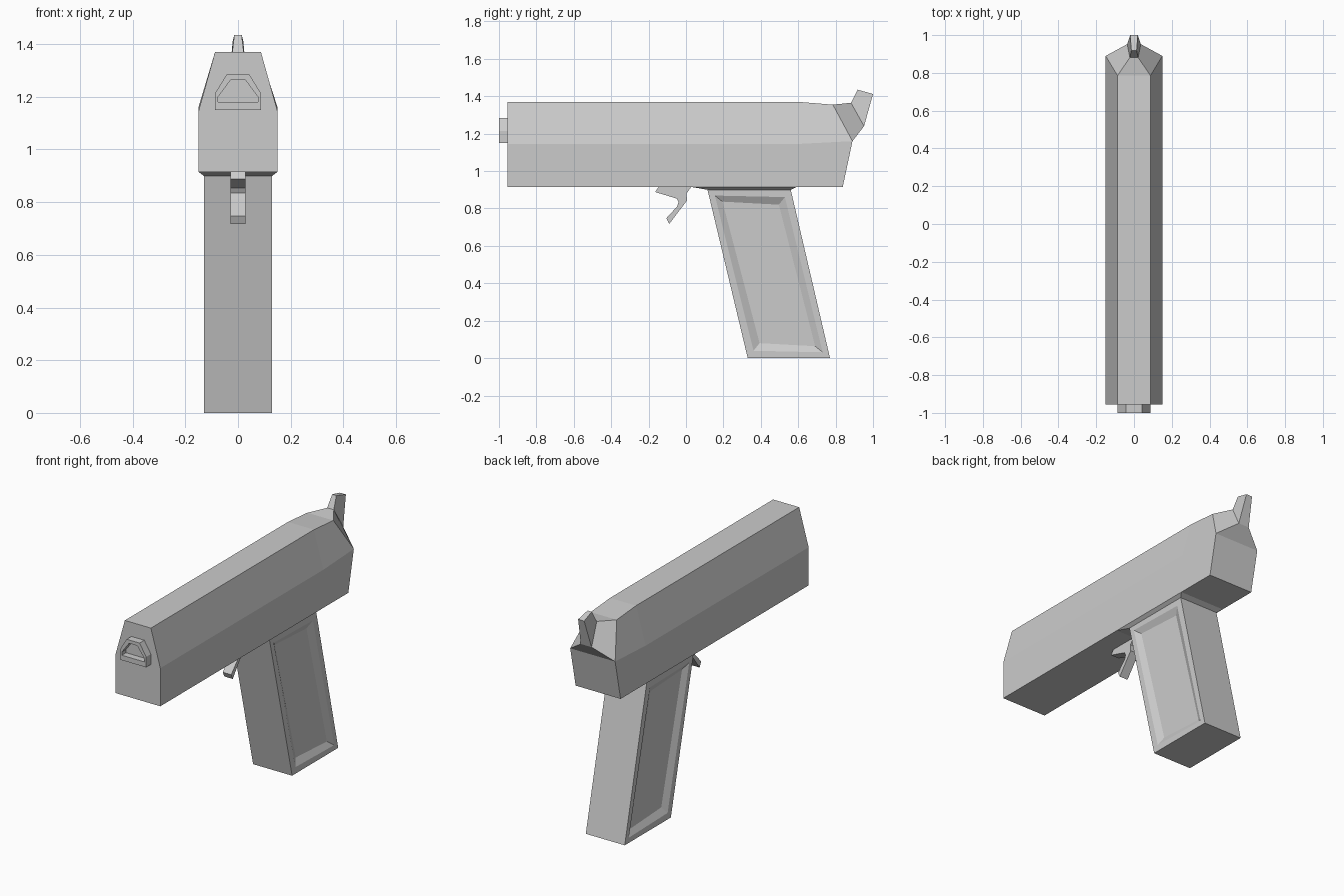
import bpy, bmesh

if "Cube" in bpy.data.objects:
    bpy.data.objects.remove(bpy.data.objects["Cube"])


def finish(name, bm):
    bmesh.ops.recalc_face_normals(bm, faces=bm.faces[:])
    mesh = bpy.data.meshes.new(name)
    bm.to_mesh(mesh)
    bm.free()
    obj = bpy.data.objects.new(name, mesh)
    bpy.context.collection.objects.link(obj)
    return obj


def ring(bm, pts):
    return [bm.verts.new(p) for p in pts]


def bridge(bm, a, b):
    n = len(a)
    for i in range(n):
        j = (i + 1) % n
        bm.faces.new((a[i], a[j], b[j], b[i]))


def loft(bm, sections, cap_end=True):
    rings = [ring(bm, s) for s in sections]
    for a, b in zip(rings, rings[1:]):
        bridge(bm, a, b)
    bm.faces.new(rings[0])
    if cap_end:
        bm.faces.new(rings[-1])
    return rings


def mirrored(pts):
    # half outline (x, y, z) closed by its mirror image
    return list(pts) + [(-x, y, z) for x, y, z in reversed(pts)]


# Slide: hexagonal section running to a slanted back, drawn out into a hammer
bm = bmesh.new()
body = [
    [(.15, -.955, .915), (.15, -.955, 1.145), (.087, -.955, 1.37)],
    [(.15, .60, .915), (.15, .60, 1.145), (.087, .60, 1.37)],
    [(.15, .838, .915), (.15, .89, 1.16), (.087, .785, 1.355)],
]
back = loft(bm, [mirrored(s) for s in body], cap_end=False)[-1]
bm.faces.new((back[0], back[1], back[4], back[5]))
neck = ring(bm, mirrored([(.036, .952, 1.24), (.022, .882, 1.365)]))
tip = ring(bm, mirrored([(.02, 1.0, 1.412), (.014, .918, 1.435)]))
bridge(bm, back[1:5], neck)
bridge(bm, neck, tip)
bm.faces.new(tip)
finish("slide_and_hammer", bm)

# Muzzle: six-sided frame with a sunken opening
bm = bmesh.new()
outer = [(.087, 1.15), (.087, 1.213), (.043, 1.285)]
inner = [(.075, 1.18), (.075, 1.20), (.027, 1.265)]
sections = [(outer, -.95), (outer, -1.0), (inner, -1.0), (inner, -.96)]
loft(bm, [mirrored([(x, y, z) for x, z in o]) for o, y in sections])
finish("muzzle", bm)

# Grip: slanted block with a flared collar and a recessed panel on each side
bm = bmesh.new()
levels = [(.13, .33, .77, 0), (.13, .115, .56, .9), (.15, .03, .59, .915)]
loft(bm, [mirrored([(w, y0, z), (w, y1, z)]) for w, y0, y1, z in levels])
bmesh.ops.recalc_face_normals(bm, faces=bm.faces[:])
sides = [f for f in bm.faces if abs(f.normal.x) > .95]
bmesh.ops.inset_individual(bm, faces=sides, thickness=.05)
bmesh.ops.inset_individual(bm, faces=sides, thickness=.052, depth=-.02)
finish("grip", bm)

# Trigger: curved side profile given a thickness
bm = bmesh.new()
profile = [(-.165, .888), (-.145, .918), (.03, .918), (.003, .88), (.005, .842),
           (-.09, .717), (-.105, .748), (-.048, .81), (-.04, .835), (-.05, .853)]
loft(bm, [[(x, y, z) for y, z in profile] for x in (-.028, .028)])
finish("trigger", bm)
